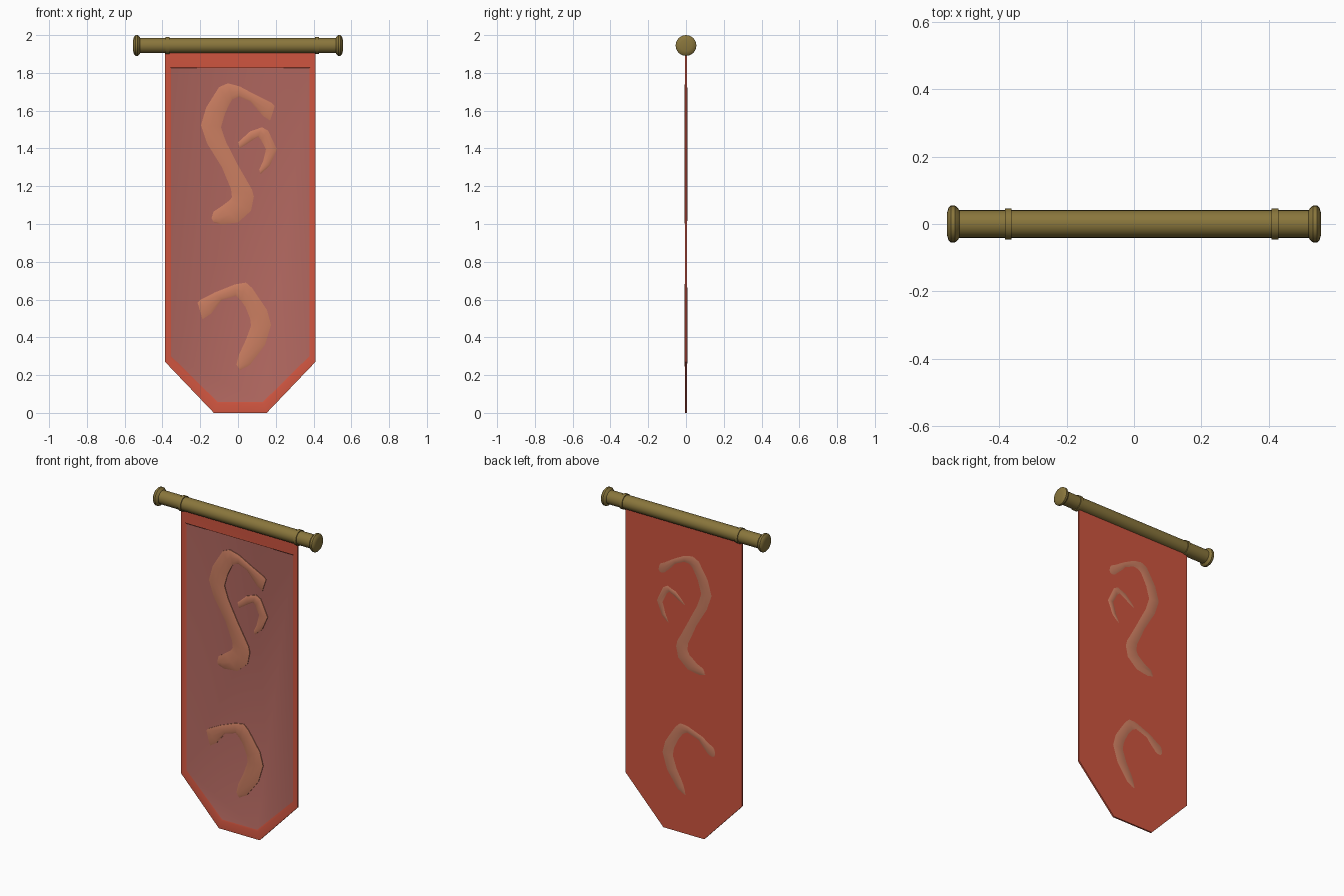
import bpy, bmesh, math


def material(name, color):
    m = bpy.data.materials.new(name)
    m.diffuse_color = (*color, 1)
    return m


RED = material("red_cloth", (0.62, 0.09, 0.05))
PANEL = material("faded_cloth", (0.42, 0.13, 0.11))
CLAY = material("orange_trim", (0.60, 0.21, 0.12))
BRASS = material("old_brass", (0.25, 0.18, 0.045))


def make(name, bm, mats, angle=30):
    bmesh.ops.recalc_face_normals(bm, faces=bm.faces)
    me = bpy.data.meshes.new(name)
    bm.to_mesh(me)
    bm.free()
    ob = bpy.data.objects.new(name, me)
    bpy.context.collection.objects.link(ob)
    for m in mats:
        me.materials.append(m)
    bpy.ops.object.select_all(action='DESELECT')
    ob.select_set(True)
    bpy.context.view_layer.objects.active = ob
    bpy.ops.object.shade_smooth_by_angle(angle=math.radians(angle))
    return ob


def bridge(bm, a, b, mat=0):
    n = len(a)
    for i in range(n):
        bm.faces.new((a[i], a[(i + 1) % n], b[(i + 1) % n], b[i])).material_index = mat


def lathe_x(name, profile, z, sides=24):
    """Spin (x, radius) points round a horizontal axis."""
    bm = bmesh.new()
    rings = [[bm.verts.new((x, r * math.cos(2 * math.pi * i / sides),
                            z + r * math.sin(2 * math.pi * i / sides)))
              for i in range(sides)] for x, r in profile]
    for a, b in zip(rings, rings[1:]):
        bridge(bm, a, b)
    bm.faces.new(rings[0])
    bm.faces.new(rings[-1])
    return make(name, bm, [BRASS])


# Pole with flared caps and two collars beside the cloth
ROD_Z = 1.945
lathe_x("pole", [(-0.53, 0.041), (0.53, 0.041)], ROD_Z)
for side, label in ((-1, "left"), (1, "right")):
    cap = [(0.518, 0.041), (0.523, 0.048), (0.531, 0.055), (0.543, 0.055),
           (0.550, 0.048), (0.555, 0.030)]
    lathe_x("pole_cap_" + label, [(side * x, r) for x, r in cap], ROD_Z)
for x, label in ((-0.373, "left"), (0.418, "right")):
    lathe_x("collar_" + label, [(x - 0.01, 0.040), (x - 0.01, 0.046),
                                (x + 0.01, 0.046), (x + 0.01, 0.040)], ROD_Z)

# Cloth: pointed sheet with a raised hem around a recessed front panel
CX = 0.012


def outline(bm, half, top, corner, foot, bottom, y):
    pts = [(-half, top), (half, top), (half, corner), (foot, bottom),
           (-foot, bottom), (-half, corner)]
    return [bm.verts.new((CX + x, y, z)) for x, z in pts]


bm = bmesh.new()
back = outline(bm, 0.398, 1.92, 0.27, 0.14, 0.0, 0.005)
front = outline(bm, 0.398, 1.92, 0.27, 0.14, 0.0, -0.005)
hem = outline(bm, 0.374, 1.832, 0.29, 0.126, 0.05, -0.005)
inner = outline(bm, 0.366, 1.826, 0.30, 0.120, 0.058, -0.001)
bridge(bm, back, front)
bridge(bm, front, hem)
bridge(bm, hem, inner)
bm.faces.new(back)
bm.faces.new(inner).material_index = 1
make("banner_cloth", bm, [RED, PANEL])


# Raised ornamental curls: rows of (x, z, x, z) across the ribbon
def ribbon(name, stations):
    bm = bmesh.new()
    # fraction across the ribbon and depth of each cross-section point
    section = [(0, 0.002), (0, -0.005), (0.15, -0.008), (0.5, -0.0092), (0.85, -0.008),
               (1, -0.005), (1, 0.002), (0.75, 0.0065), (0.5, 0.008), (0.25, 0.0065)]
    rings = []
    last = len(stations) - 1
    for k, (ax, az, bx, bz) in enumerate(stations):
        s = 0.65 if k in (0, last) else 1      # ends sink into the cloth
        rings.append([bm.verts.new((ax + (bx - ax) * t, y * s, az + (bz - az) * t))
                      for t, y in section])
    for a, b in zip(rings, rings[1:]):
        bridge(bm, a, b)
    bm.faces.new(rings[0])
    bm.faces.new(rings[-1])
    make(name, bm, [CLAY], 45)


ribbon("upper_curl", [
    (0.195, 1.625, 0.170, 1.548), (0.180, 1.640, 0.135, 1.570),
    (0.090, 1.685, 0.064, 1.650), (0.010, 1.728, 0.005, 1.674),
    (-0.053, 1.745, -0.030, 1.660), (-0.100, 1.725, -0.045, 1.635),
    (-0.169, 1.616, -0.069, 1.585), (-0.196, 1.522, -0.090, 1.512),
    (-0.164, 1.427, -0.064, 1.436), (-0.085, 1.300, -0.005, 1.320),
    (-0.037, 1.185, 0.074, 1.182), (-0.032, 1.142, 0.084, 1.145),
    (-0.045, 1.125, 0.069, 1.070), (-0.085, 1.095, 0.000, 1.008),
    (-0.130, 1.065, -0.090, 0.998), (-0.140, 1.030, -0.130, 1.010)])
ribbon("small_curl", [
    (0.000, 1.432, 0.010, 1.400), (0.064, 1.490, 0.074, 1.442),
    (0.127, 1.512, 0.106, 1.462), (0.159, 1.495, 0.122, 1.445),
    (0.206, 1.395, 0.148, 1.395), (0.169, 1.310, 0.132, 1.330),
    (0.120, 1.265, 0.112, 1.288)])
ribbon("lower_curl", [
    (-0.214, 0.583, -0.188, 0.495), (-0.200, 0.598, -0.143, 0.525),
    (-0.122, 0.638, -0.085, 0.598), (-0.016, 0.680, -0.011, 0.620),
    (0.042, 0.690, 0.016, 0.594), (0.074, 0.662, 0.040, 0.560),
    (0.153, 0.546, 0.064, 0.500), (0.175, 0.466, 0.069, 0.461),
    (0.143, 0.360, 0.042, 0.387), (0.064, 0.255, 0.005, 0.308),
    (0.011, 0.226, -0.008, 0.255)])
